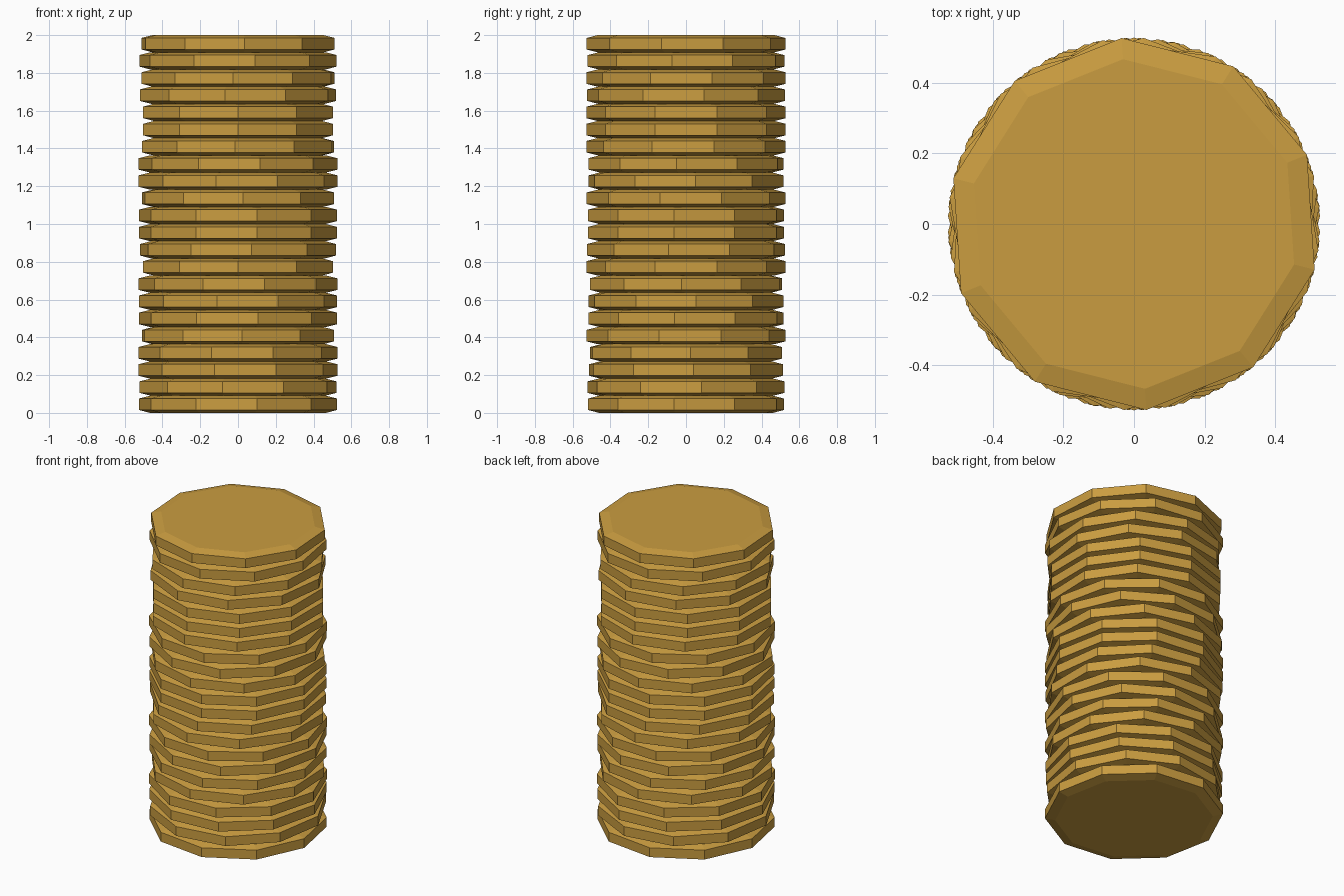
import bpy, bmesh
from math import radians, sin, cos, tau

cube = bpy.data.objects.get("Cube")
if cube:
    bpy.data.objects.remove(cube, do_unlink=True)

SIDES = 10
RADIUS, FACE_RADIUS = 0.528, 0.468
CHAMFER = 0.015
# Turn of each coin in degrees, bottom to top
TURNS = [11, -9, -13.7, -15.4, 2.4, 11.5, -12.2, 15.4, 0, 7.8, 11, 11,
         2.8, -12.6, 12.6, -1.8, 0, 0, -7.6, -3, 9.8, 3.8]
THICK = 2 / len(TURNS)

# Material
gold = bpy.data.materials.new("gold")
gold.use_nodes = True
colour = (0.59, 0.335, 0.051, 1)
gold.diffuse_color = colour
gold.node_tree.nodes["Principled BSDF"].inputs["Base Color"].default_value = colour


def coin_mesh():
    """Ten-sided disc with a chamfered rim, one corner facing the front."""
    bm = bmesh.new()
    profile = [(FACE_RADIUS, 0), (RADIUS, CHAMFER),
               (RADIUS, THICK - CHAMFER), (FACE_RADIUS, THICK)]
    rings = []
    for r, z in profile:
        rings.append([bm.verts.new((r * sin(tau * i / SIDES),
                                    -r * cos(tau * i / SIDES), z))
                      for i in range(SIDES)])
    for low, high in zip(rings, rings[1:]):
        for i in range(SIDES):
            j = (i + 1) % SIDES
            bm.faces.new((low[i], low[j], high[j], high[i]))
    bm.faces.new(rings[0][::-1])
    bm.faces.new(rings[-1])
    bmesh.ops.recalc_face_normals(bm, faces=bm.faces)
    mesh = bpy.data.meshes.new("coin")
    bm.to_mesh(mesh)
    bm.free()
    mesh.materials.append(gold)
    return mesh


# Stack of coins sharing one mesh
coin = coin_mesh()
for n, turn in enumerate(TURNS):
    obj = bpy.data.objects.new(f"coin_{n + 1}", coin)
    obj.location.z = n * THICK
    obj.rotation_euler.z = radians(turn)
    bpy.context.scene.collection.objects.link(obj)
